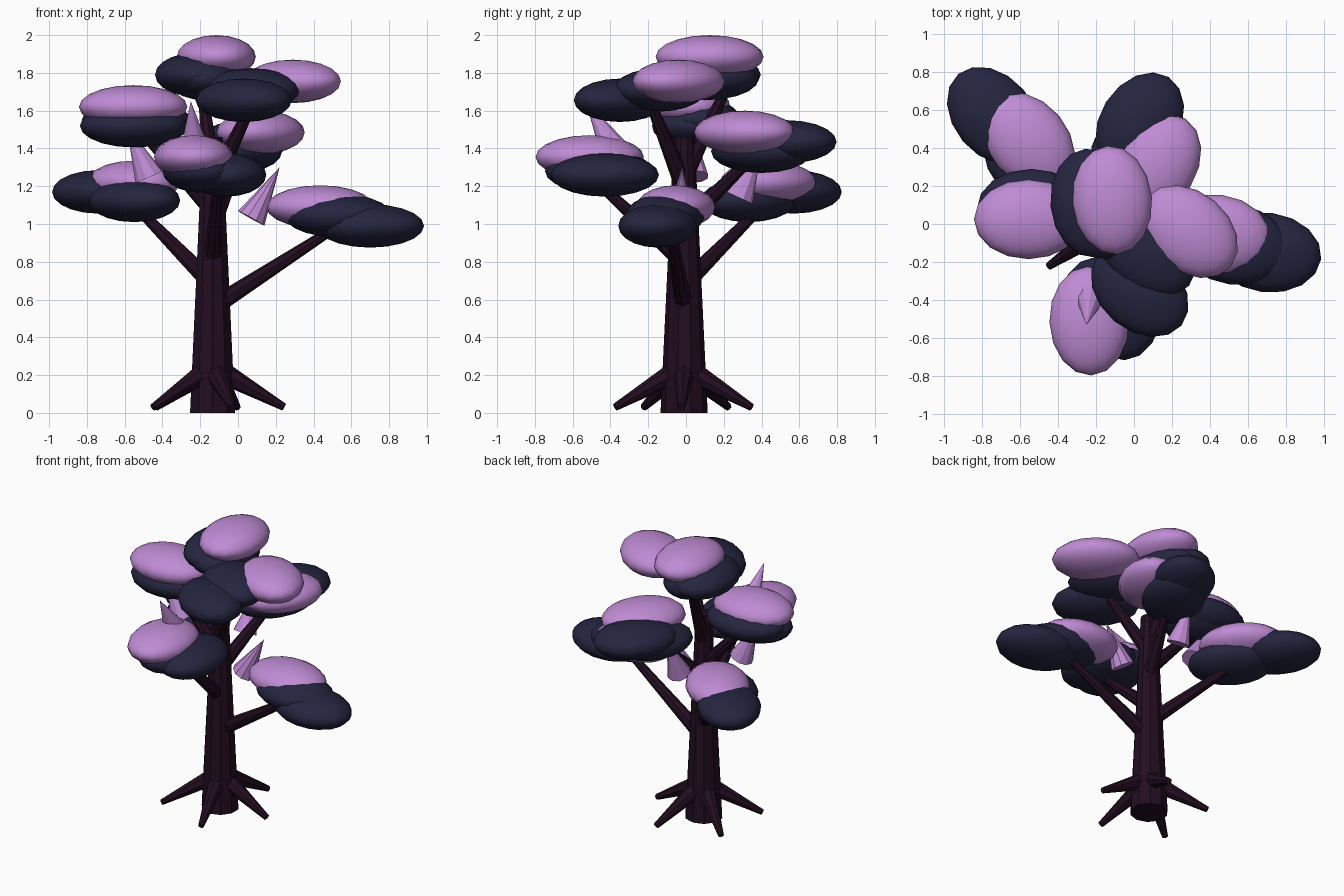
import bpy
import math
from mathutils import Vector

default_cube = bpy.data.objects.get("Cube")
if default_cube:
    bpy.data.objects.remove(default_cube, do_unlink=True)


def make_material(name, red, green, blue):
    material = bpy.data.materials.new(name)
    material.use_nodes = True
    colour = (red, green, blue, 1)
    material.diffuse_color = colour
    shader = next(n for n in material.node_tree.nodes if n.type == 'BSDF_PRINCIPLED')
    shader.inputs["Base Color"].default_value = colour
    shader.inputs["Roughness"].default_value = 0.9
    return material


bark = make_material("dark plum bark", 0.016, 0.004, 0.014)
lilac = make_material("lilac foliage", 0.52, 0.26, 0.66)
navy = make_material("navy foliage", 0.018, 0.018, 0.05)


def tapered_limb(name, start, end, start_radius, end_radius, material, sides=8):
    """Flat-sided tapered cylinder (or cone) running between two points."""
    start, end = Vector(start), Vector(end)
    axis = end - start
    bpy.ops.mesh.primitive_cone_add(
        vertices=sides, radius1=start_radius, radius2=end_radius,
        depth=axis.length, location=(start + end) / 2,
        rotation=axis.to_track_quat('Z', 'Y').to_euler())
    limb = bpy.context.object
    limb.name = name
    limb.data.materials.append(material)
    return limb


def leaf_pad(name, centre, angle, material):
    """Flattened smooth ellipsoid of foliage, its length turned to an angle."""
    bpy.ops.mesh.primitive_uv_sphere_add(
        segments=16, ring_count=10, radius=1, location=centre,
        rotation=(0, 0, math.radians(angle)))
    pad = bpy.context.object
    pad.name = name
    pad.scale = (0.287, 0.21, 0.115)
    pad.data.materials.append(material)
    bpy.ops.object.shade_smooth()


# Trunk
TRUNK_X, TRUNK_Y = -0.135, -0.01
tapered_limb("trunk", (TRUNK_X, TRUNK_Y, 0), (TRUNK_X, TRUNK_Y, 1.46),
             0.125, 0.055, bark, sides=10)

# Five evenly spread roots
ROOT_COUNT = 5
for index in range(ROOT_COUNT):
    turn = math.radians(214) + index * math.tau / ROOT_COUNT
    direction = Vector((math.cos(turn), math.sin(turn), 0))
    foot = Vector((TRUNK_X, TRUNK_Y, 0))
    tapered_limb(f"root_{index + 1}",
                 foot + direction * 0.04 + Vector((0, 0, 0.22)),
                 foot + direction * 0.38 + Vector((0, 0, 0.03)),
                 0.06, 0.02, bark)

# Branches: height where each leaves the trunk, and its tip
branches = {
    "right_branch": (0.56, (0.5, -0.08, 0.97)),
    "back_left_branch": (0.68, (-0.55, 0.41, 1.1)),
    "front_branch": (0.8, (-0.11, -0.45, 1.2)),
    "back_branch": (1.0, (0.03, 0.4, 1.4)),
    "left_branch": (1.08, (-0.52, 0.03, 1.5)),
    "upper_right_branch": (1.2, (0.09, -0.2, 1.67)),
    "crown_branch": (1.25, (-0.19, 0.22, 1.73)),
}
for name, (height, tip) in branches.items():
    tapered_limb(name, (TRUNK_X, TRUNK_Y, height), tip, 0.05, 0.025, bark)

# Foliage clusters: angle, then centres of the lilac pad and two navy pads
clusters = {
    "crown": (95, (-0.115, 0.125, 1.885), (-0.23, 0.11, 1.79), (-0.17, 0.1, 1.77)),
    "upper_right": (-40, (0.29, -0.04, 1.755), (0.03, -0.35, 1.655), (0.07, -0.14, 1.71)),
    "left": (0, (-0.555, 0.025, 1.62), (-0.54, 0.08, 1.55), (-0.55, 0.03, 1.52)),
    "back": (58, (0.12, 0.31, 1.485), (0.03, 0.53, 1.435), (0.0, 0.4, 1.385)),
    "back_left": (130, (-0.555, 0.435, 1.22), (-0.74, 0.57, 1.17), (-0.55, 0.33, 1.125)),
    "front": (92, (-0.235, -0.51, 1.355), (-0.06, -0.43, 1.26), (-0.19, -0.46, 1.28)),
    "right": (-7, (0.435, -0.055, 1.09), (0.7, -0.15, 0.99), (0.53, -0.11, 1.045)),
}
for name, (angle, light_pad, outer_pad, inner_pad) in clusters.items():
    leaf_pad(f"{name}_lilac_foliage", light_pad, angle, lilac)
    leaf_pad(f"{name}_outer_navy_foliage", outer_pad, angle, navy)
    leaf_pad(f"{name}_inner_navy_foliage", inner_pad, angle, navy)

# Pointed lilac blossoms: base centre and tip
blossoms = {
    "right_blossom": ((0.07, -0.03, 1.03), (0.22, -0.02, 1.3)),
    "left_blossom": ((-0.47, 0.04, 1.25), (-0.59, 0.03, 1.52)),
    "front_blossom": ((-0.23, -0.38, 1.39), (-0.25, -0.53, 1.65)),
    "back_blossom": ((-0.14, 0.28, 1.14), (-0.14, 0.4, 1.4)),
}
for name, (base, tip) in blossoms.items():
    tapered_limb(name, base, tip, 0.08, 0, lilac, sides=10)
